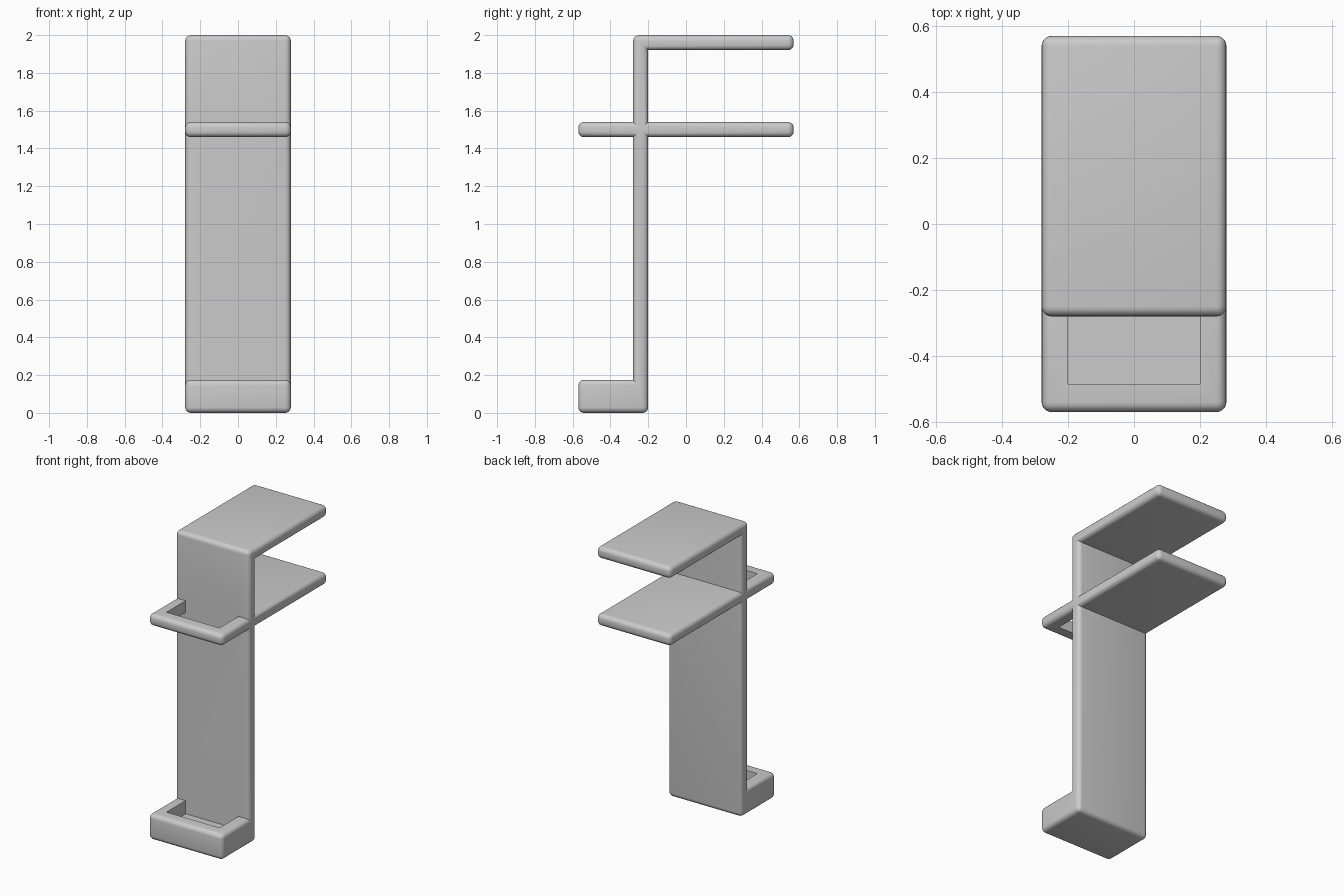
import bpy, bmesh, math

default = bpy.data.objects.get("Cube")
if default:
    bpy.data.objects.remove(default, do_unlink=True)

HALF_WIDTH = 0.28
ROUND = 0.03

grey = bpy.data.materials.new("plain_grey")
grey.use_nodes = True
colour = (0.6, 0.6, 0.6, 1)
grey.diffuse_color = colour
grey.node_tree.nodes["Principled BSDF"].inputs["Base Color"].default_value = colour


def add_object(name, bm):
    mesh = bpy.data.meshes.new(name)
    bm.to_mesh(mesh)
    bm.free()
    obj = bpy.data.objects.new(name, mesh)
    bpy.context.collection.objects.link(obj)
    mesh.materials.append(grey)
    return obj


def cutter(name, z0, z1):
    """Box that opens the space between the front rail and the post."""
    bm = bmesh.new()
    bmesh.ops.create_cube(bm, size=1)
    y0, y1 = -0.485, -0.2795
    for v in bm.verts:
        v.co.x *= 0.4
        v.co.y = y0 if v.co.y < 0 else y1
        v.co.z = z0 if v.co.z < 0 else z1
    obj = add_object(name, bm)
    obj.hide_render = True
    obj.hide_viewport = True
    return obj


# Side profile (y, z): foot tray, post, middle shelf with front loop, top shelf
front, post_f, post_b, back = -0.57, -0.28, -0.2, 0.57
profile = [
    (front, 0), (post_b, 0), (post_b, 1.46), (back, 1.46), (back, 1.54),
    (post_b, 1.54), (post_b, 1.92), (back, 1.92), (back, 2), (post_f, 2),
    (post_f, 1.54), (front, 1.54), (front, 1.46), (post_f, 1.46),
    (post_f, 0.175), (front, 0.175),
]
bm = bmesh.new()
side = bm.faces.new([bm.verts.new((-HALF_WIDTH, y, z)) for y, z in profile])
extruded = bmesh.ops.extrude_face_region(bm, geom=[side])["geom"]
for v in extruded:
    if isinstance(v, bmesh.types.BMVert):
        v.co.x = HALF_WIDTH
bmesh.ops.recalc_face_normals(bm, faces=bm.faces[:])

# Round the outer edges, keep the inner corners crisp
outer = [e for e in bm.edges if e.is_convex and e.calc_face_angle() > 0.1]
bmesh.ops.bevel(bm, geom=outer, offset=ROUND, segments=5, profile=0.5,
                affect='EDGES', clamp_overlap=True)
stand = add_object("wall_stand", bm)

# Open the middle loop right through, hollow the foot tray down to its floor
for name, z0, z1 in (("loop_cutter", 1.4, 1.6), ("tray_cutter", 0.085, 0.3)):
    mod = stand.modifiers.new(name, 'BOOLEAN')
    mod.operation = 'DIFFERENCE'
    mod.solver = 'EXACT'
    mod.object = cutter(name, z0, z1)

# Bake the cuts so that the cutters can go
bpy.context.view_layer.objects.active = stand
stand.select_set(True)
for mod in list(stand.modifiers):
    helper = mod.object
    bpy.ops.object.modifier_apply(modifier=mod.name)
    bpy.data.objects.remove(helper, do_unlink=True)
bpy.ops.object.shade_smooth_by_angle(angle=math.radians(35))
